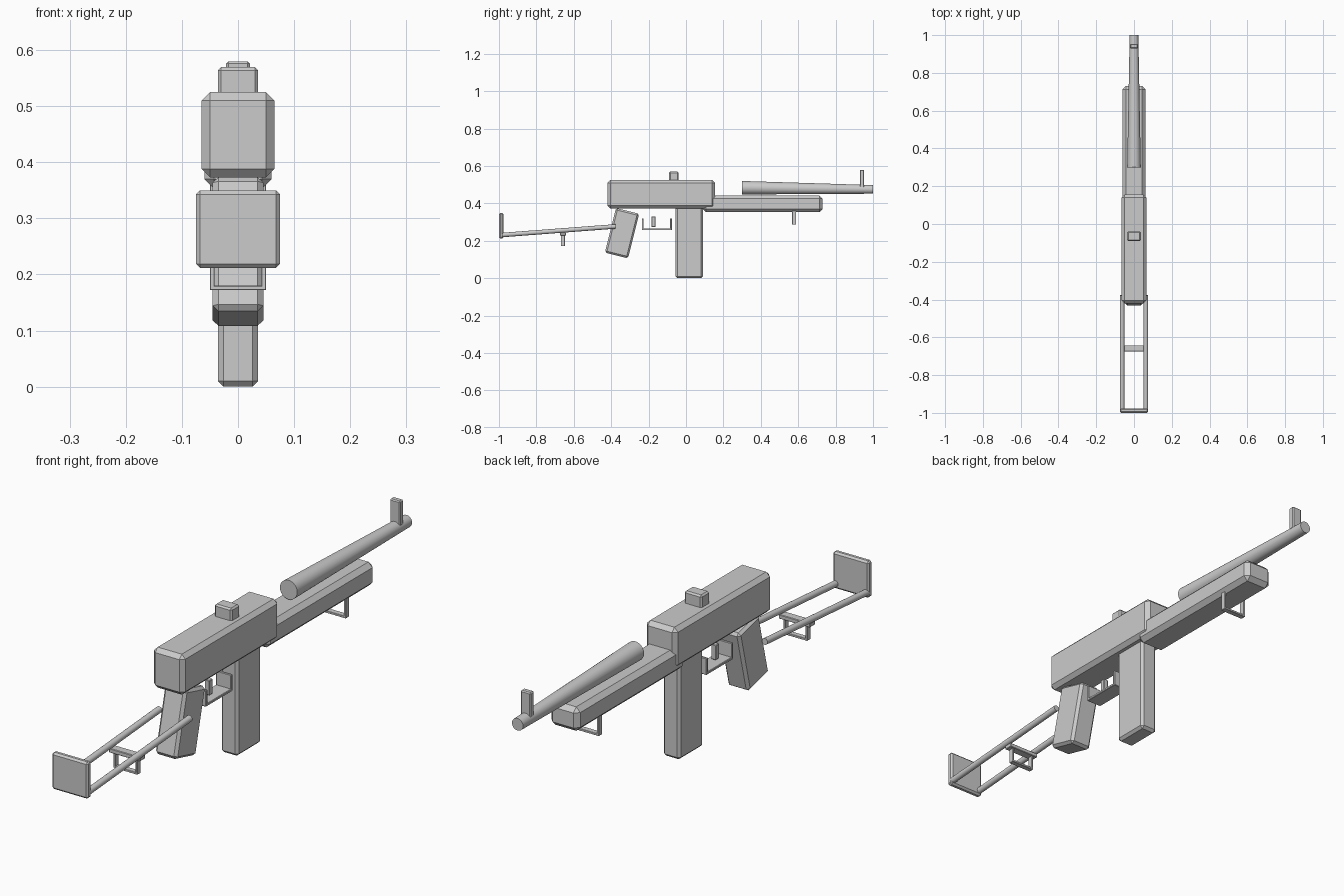
import bpy
from math import radians
from mathutils import Vector

if "Cube" in bpy.data.objects:
    bpy.data.objects.remove(bpy.data.objects["Cube"])


def box(name, x, y, z, bevel=0.0, tilt=0.0):
    """Chamfered box from (min, max) ranges, optionally tilted about x."""
    lo, hi = Vector((x[0], y[0], z[0])), Vector((x[1], y[1], z[1]))
    bpy.ops.mesh.primitive_cube_add(size=1, location=(lo + hi) / 2)
    ob = bpy.context.object
    ob.name = name
    ob.scale = hi - lo
    bpy.ops.object.transform_apply(location=False, rotation=False, scale=True)
    ob.rotation_euler.x = radians(tilt)
    if bevel:
        mod = ob.modifiers.new("chamfer", 'BEVEL')
        mod.width = bevel
        mod.segments = 1
    return ob


def tube(name, a, b, r1, r2, sides):
    """Round bar between two points, tapering from r1 to r2."""
    a, b = Vector(a), Vector(b)
    d = b - a
    bpy.ops.mesh.primitive_cone_add(vertices=sides, radius1=r1, radius2=r2,
                                    depth=d.length, location=(a + b) / 2)
    ob = bpy.context.object
    ob.name = name
    ob.rotation_euler = d.to_track_quat('Z', 'Y').to_euler()
    bpy.ops.object.shade_smooth_by_angle(angle=radians(35))
    return ob


def loop(name, y, bottom, top, half=0.05, wire=0.008):
    """U-shaped loop hanging across the width."""
    for side, s in (("left", -1), ("right", 1)):
        xs = sorted((s * half, s * (half - wire)))
        box(f"{name}_{side}_leg", xs, y, (bottom, top), 0.001)
    box(f"{name}_bar", (-half, half), y, (bottom, bottom + wire), 0.001)


# Main body blocks
box("receiver", (-0.065, 0.065), (-0.42, 0.155), (0.373, 0.525), 0.015)
box("forend", (-0.06, 0.06), (0.09, 0.73), (0.353, 0.443), 0.017)
box("magazine", (-0.036, 0.036), (-0.055, 0.09), (0.0, 0.39), 0.01)
box("grip", (-0.045, 0.045), (-0.406, -0.278), (0.118, 0.364), 0.01, tilt=-14)

# Barrel and sights
tube("barrel", (0, 0.30, 0.484), (0, 1.0, 0.475), 0.036, 0.023, 24)
box("front_sight", (-0.021, 0.021), (0.93, 0.953), (0.485, 0.58), 0.004)
box("rear_sight", (-0.036, 0.036), (-0.09, -0.04), (0.515, 0.57), 0.006)

# Trigger guard and trigger
for label, y in (("rear", (-0.236, -0.226)), ("front", (-0.086, -0.076))):
    box(f"guard_{label}_wall", (-0.032, 0.032), y, (0.257, 0.32), 0.002)
box("guard_floor", (-0.032, 0.032), (-0.236, -0.076), (0.257, 0.267), 0.002)
box("trigger", (-0.01, 0.01), (-0.184, -0.163), (0.274, 0.33), 0.002)

# Folding stock
for side, s in (("left", -1), ("right", 1)):
    tube(f"stock_rod_{side}", (s * 0.063, -0.985, 0.231),
         (s * 0.063, -0.377, 0.277), 0.012, 0.012, 16)
box("butt_plate", (-0.075, 0.075), (-1.0, -0.976), (0.212, 0.35), 0.007)
box("stock_crosspiece", (-0.065, 0.065), (-0.674, -0.642), (0.228, 0.244), 0.002)

# Sling loops
loop("stock_loop", (-0.668, -0.648), 0.172, 0.235)
loop("forend_loop", (0.568, 0.589), 0.287, 0.365)
